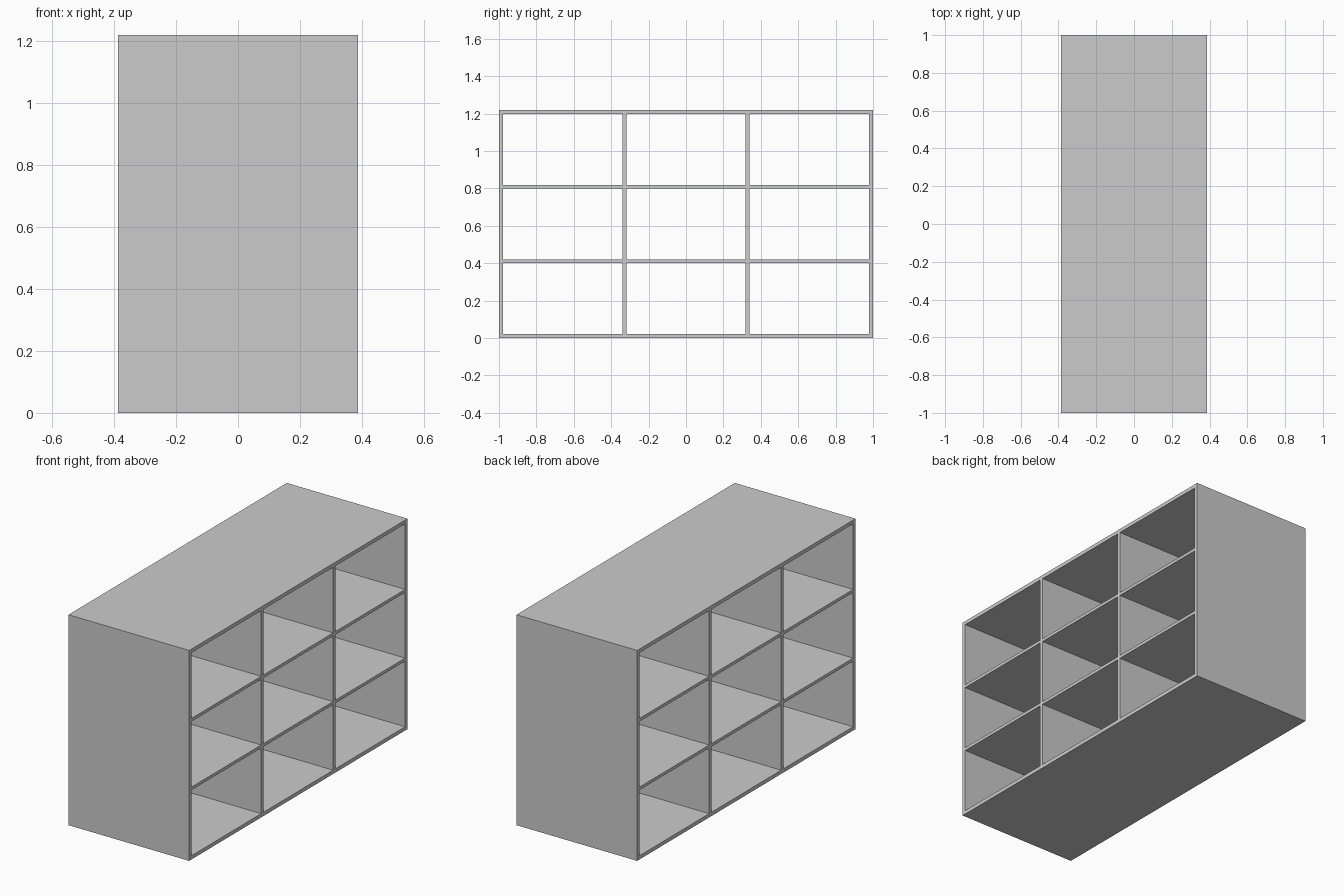
import bpy

cube = bpy.data.objects.get("Cube")
if cube:
    bpy.data.objects.remove(cube, do_unlink=True)

# Overall size and panel thickness
DEPTH, WIDTH, HEIGHT, T = 0.774, 2.0, 1.22, 0.022

grey = bpy.data.materials.new("plain grey")
grey.use_nodes = True
colour = (0.6, 0.6, 0.6, 1)
grey.diffuse_color = colour
grey.node_tree.nodes["Principled BSDF"].inputs["Base Color"].default_value = colour


def panel(name, y, z, width, height):
    """Full-depth board centred at y, z."""
    bpy.ops.mesh.primitive_cube_add(size=1, location=(0, y, z))
    ob = bpy.context.object
    ob.name = name
    ob.scale = (DEPTH, width, height)
    bpy.ops.object.transform_apply(location=False, rotation=False, scale=True)
    ob.data.materials.append(grey)


# Outer case: top and bottom boards with side boards between them
inner_height = HEIGHT - 2 * T
panel("bottom_board", 0, T / 2, WIDTH, T)
panel("top_board", 0, HEIGHT - T / 2, WIDTH, T)
for name, side in (("front", -1), ("back", 1)):
    panel(name + "_side_board", side * (WIDTH - T) / 2, HEIGHT / 2, T, inner_height)

# Upright dividers split the case into three equal columns
pitch = (WIDTH - T) / 3
for name, side in (("front", -1), ("back", 1)):
    panel(name + "_divider", side * pitch / 2, HEIGHT / 2, T, inner_height)

# Two shelves in each column
SHELF = 0.018
clear = (inner_height - 2 * SHELF) / 3
for col in (-1, 0, 1):
    for row in (1, 2):
        z = T + row * clear + (row - 0.5) * SHELF
        panel(f"shelf_{col + 2}_{row}", col * pitch, z, pitch - T, SHELF)
